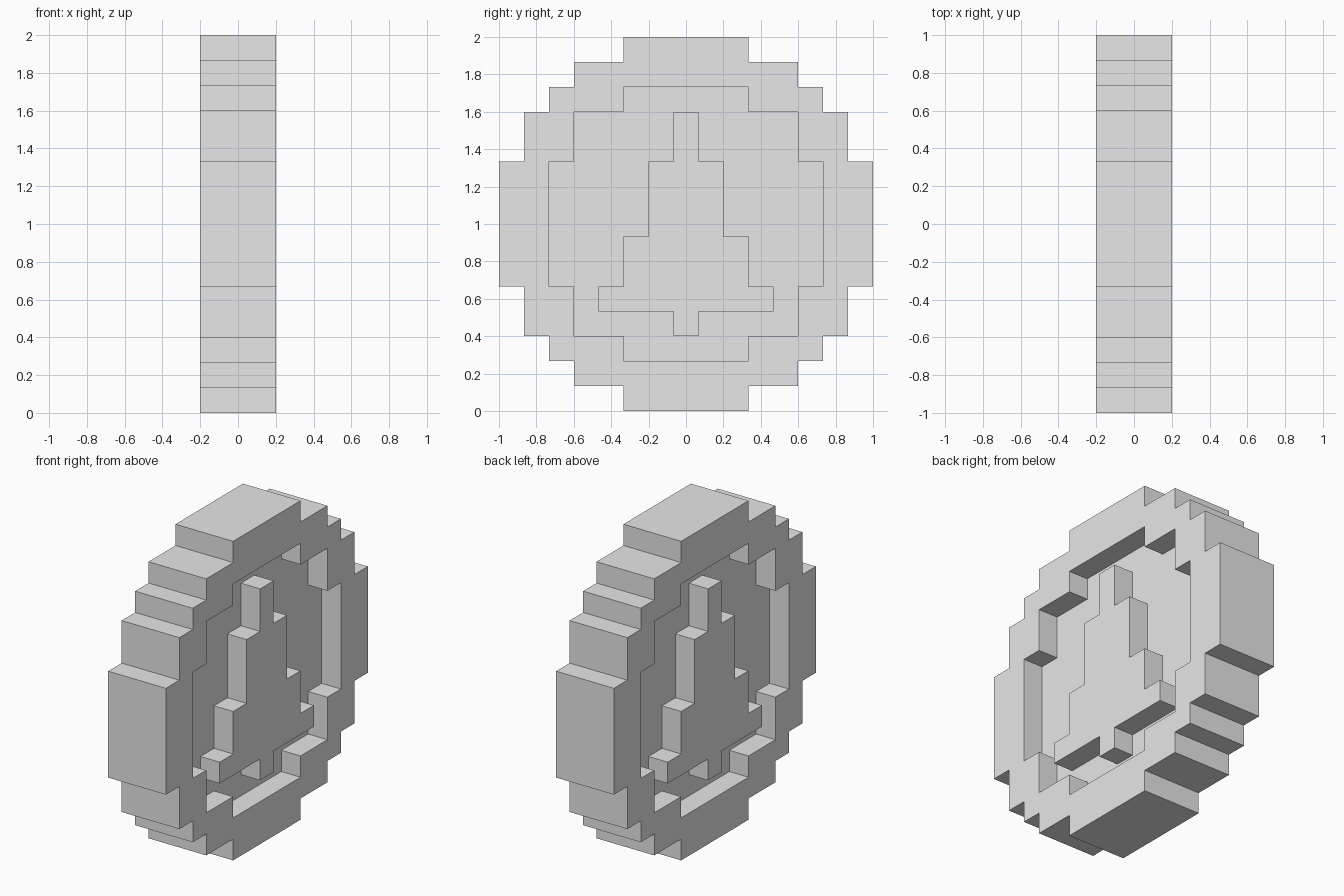
import bpy
from math import pi
from mathutils import Euler, Matrix, Vector

cube = bpy.data.objects.get("Cube")
if cube:
    bpy.data.objects.remove(cube, do_unlink=True)

CELL = 2 / 15   # the medallion is a 15 x 15 grid of square cells

grey = bpy.data.materials.new("light grey")
grey.use_nodes = True
grey.diffuse_color = (0.8, 0.8, 0.8, 1)
grey.node_tree.nodes["Principled BSDF"].inputs["Base Color"].default_value = (0.8, 0.8, 0.8, 1)


def stepped_outline(start, runs):
    """Mirrored staircase outline from (rows high, cells wide) runs, bottom up."""
    right, row = [], start
    for rows, width in runs:
        right += [(width / 2, row), (width / 2, row + rows)]
        row += rows
    left = [(-y, z) for y, z in reversed(right)]
    return [Vector((y, z, 0)) * CELL for y, z in right + left]


def slab(name, outlines, thickness):
    """Extrude filled outlines along x; a nested outline becomes a hole."""
    curve = bpy.data.curves.new(name + "_profile", "CURVE")
    curve.dimensions = "2D"
    curve.fill_mode = "BOTH"
    curve.extrude = thickness * CELL / 2
    for points in outlines:
        spline = curve.splines.new("POLY")
        spline.points.add(len(points) - 1)
        for point, co in zip(spline.points, points):
            point.co = (*co, 1)
        spline.use_cyclic_u = True
    helper = bpy.data.objects.new(name + "_helper", curve)
    bpy.context.collection.objects.link(helper)
    depsgraph = bpy.context.evaluated_depsgraph_get()
    mesh = bpy.data.meshes.new_from_object(helper.evaluated_get(depsgraph))
    bpy.data.objects.remove(helper, do_unlink=True)
    mesh.name = name
    mesh.transform(Euler((pi / 2, 0, pi / 2)).to_matrix().to_4x4())
    mesh.materials.clear()
    mesh.materials.append(grey)
    mesh.shade_flat()
    obj = bpy.data.objects.new(name, mesh)
    bpy.context.collection.objects.link(obj)
    return obj


# Stepped round edge, recess and pointed emblem
outer = stepped_outline(0, [(1, 5), (1, 9), (1, 11), (2, 13), (5, 15),
                            (2, 13), (1, 11), (1, 9), (1, 5)])
recess = stepped_outline(2, [(1, 5), (2, 9), (5, 11), (2, 9), (1, 5)])
emblem = stepped_outline(3, [(1, 1), (1, 7), (2, 5), (3, 3), (2, 1)])

# Raised rim, thin floor inside it, emblem standing out on both faces
slab("rim", [outer, recess], 3)
slab("recessed_floor", [recess], 1)
slab("emblem", [emblem], 3)
